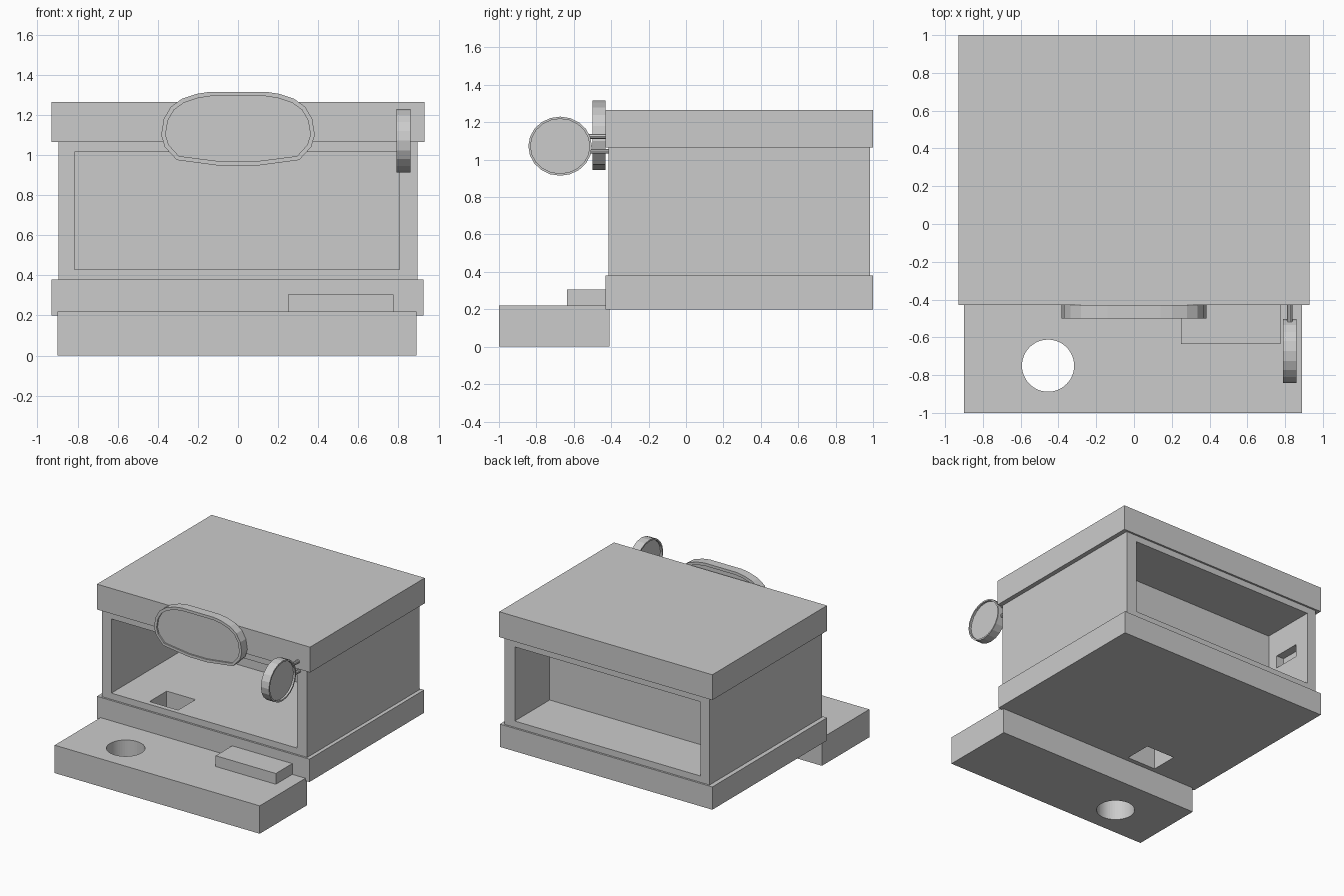
import bpy, bmesh, math
from mathutils import Vector

if "Cube" in bpy.data.objects:
    bpy.data.objects.remove(bpy.data.objects["Cube"])


def make(name, bm):
    bmesh.ops.recalc_face_normals(bm, faces=bm.faces)
    mesh = bpy.data.meshes.new(name)
    bm.to_mesh(mesh)
    bm.free()
    ob = bpy.data.objects.new(name, mesh)
    bpy.context.collection.objects.link(ob)
    return ob


def box(name, x, y, z):
    bm = bmesh.new()
    bmesh.ops.create_cube(bm, size=1)
    for v in bm.verts:
        v.co = [a[0] + (c + 0.5) * (a[1] - a[0]) for a, c in zip((x, y, z), v.co)]
    return make(name, bm)


def prism(name, points, direction):
    """Extrude a closed outline along a direction."""
    bm = bmesh.new()
    face = bm.faces.new([bm.verts.new(p) for p in points])
    new = bmesh.ops.extrude_face_region(bm, geom=[face], use_keep_orig=True)
    verts = [g for g in new["geom"] if isinstance(g, bmesh.types.BMVert)]
    bmesh.ops.translate(bm, verts=verts, vec=direction)
    return make(name, bm)


def ellipse(center, u, v, n):
    c, u, v = Vector(center), Vector(u), Vector(v)
    return [c + u * math.cos(t) + v * math.sin(t)
            for t in (2 * math.pi * i / n for i in range(n))]


def recess(ob, rim, depth):
    """Sink both end caps of a prism behind a thin rim."""
    bm = bmesh.new()
    bm.from_mesh(ob.data)
    caps = [f for f in bm.faces if len(f.verts) > 4]
    for f in caps:
        f.normal_update()
        n = f.normal.copy()
        bmesh.ops.inset_individual(bm, faces=[f], thickness=rim)
        ring = bmesh.ops.extrude_face_region(bm, geom=[f])
        moved = [g for g in ring["geom"] if isinstance(g, bmesh.types.BMVert)]
        if f.is_valid:
            bm.faces.remove(f)
        bmesh.ops.translate(bm, verts=moved, vec=-n * depth)
    bm.to_mesh(ob.data)
    bm.free()


def cut(ob, *cutters):
    """Subtract cutters from an object."""
    bpy.context.view_layer.objects.active = ob
    for c in cutters:
        c.hide_render = True
        mod = ob.modifiers.new("cut", 'BOOLEAN')
        mod.operation, mod.solver, mod.object = 'DIFFERENCE', 'EXACT', c
        bpy.ops.object.modifier_apply(modifier=mod.name)


# Porch with round hole and step
porch = box("porch", (-0.9, 0.89), (-1, -0.41), (0, 0.22))
round_hole = prism("round_hole_cutter",
                   ellipse((-0.455, -0.75, -0.1), (0.138, 0, 0), (0, 0.138, 0), 48), (0, 0, 0.5))
cut(porch, round_hole)
box("step", (0.25, 0.775), (-0.635, -0.41), (0.21, 0.305))

# Base slab, body and roof slab
slab = box("base_slab", (-0.93, 0.925), (-0.43, 1), (0.2, 0.38))
body = box("body", (-0.895, 0.895), (-0.415, 0.985), (0.38, 1.065))
box("roof", (-0.93, 0.93), (-0.43, 1), (1.065, 1.265))

# Front and back rooms, floor hatch and wall niche
front_room = box("front_room_cutter", (-0.815, 0.805), (-0.6, 0.5), (0.43, 1.015))
back_room = box("back_room_cutter", (-0.815, 0.805), (0.55, 1.2), (0.43, 1.015))
hatch = box("hatch_cutter", (-0.51, -0.26), (-0.375, -0.16), (0.1, 0.6))
niche = box("niche_cutter", (-0.88, -0.7), (0.64, 0.86), (0.71, 0.81))
cut(slab, hatch)
cut(body, front_room, back_room, hatch, niche)

# Rounded front sign plate
half = [(0.08, 0.945), (0.305, 0.975), (0.365, 1.04), (0.383, 1.1), (0.37, 1.18),
        (0.335, 1.24), (0.28, 1.28), (0.205, 1.305), (0.14, 1.315)]
outline = half + [(-x, z) for x, z in reversed(half)]
plate = prism("front_plate", [(x, -0.5, z) for x, z in outline], (0, 0.07, 0))
recess(plate, 0.022, 0.012)

# Round side sign with two support rods
disc = prism("round_sign", ellipse((0.79, -0.673, 1.072), (0, 0.17, 0), (0, 0, 0.158), 20),
             (0.07, 0, 0))
recess(disc, 0.012, 0.015)
for name, z in (("upper_rod", 1.125), ("lower_rod", 1.045)):
    prism(name, ellipse((0.825, -0.52, z), (0.014, 0, 0), (0, 0, 0.014), 10), (0, 0.11, 0))

# Remove the helpers
for c in (round_hole, front_room, back_room, hatch, niche):
    bpy.data.objects.remove(c)
